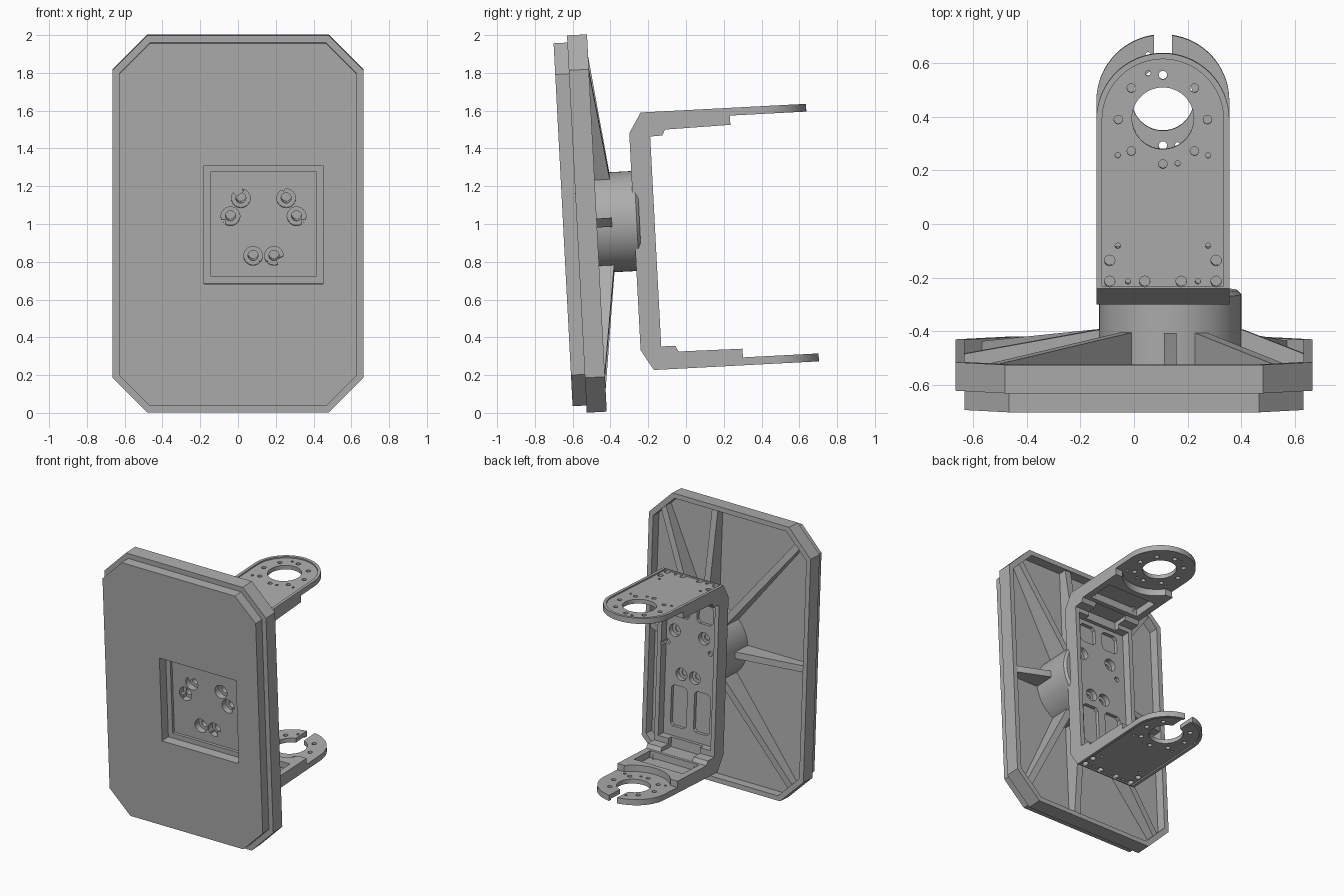
import bpy, bmesh
from math import sin, cos, pi, radians, atan2, hypot
from mathutils import Matrix

cube = bpy.data.objects.get("Cube")
if cube:
    bpy.data.objects.remove(cube)

grey = bpy.data.materials.new("plain_grey")
grey.use_nodes = True
grey.diffuse_color = (0.42, 0.42, 0.42, 1)
grey.node_tree.nodes["Principled BSDF"].inputs["Base Color"].default_value = (0.42, 0.42, 0.42, 1)

TILT = Matrix.Translation((0, 0, 1)) @ Matrix.Rotation(radians(3), 4, "X")
MID = 0.03              # height of panel and hub centre
HUB = 0.135             # sideways position of hub
ARM, HALF = 0.1075, 0.2475   # bracket centre and half width
EYE = 0.42              # depth of the arm ring centre
PLACE = {"x": lambda p, q, t: (t, p, q),
         "y": lambda p, q, t: (p, t, q),
         "z": lambda p, q, t: (p, q, t)}


def prism(name, pts, axis, a, b):
    """Extrude an outline along one axis from a to b."""
    bm = bmesh.new()
    lo = [bm.verts.new(PLACE[axis](p, q, a)) for p, q in pts]
    hi = [bm.verts.new(PLACE[axis](p, q, b)) for p, q in pts]
    bm.faces.new(lo)
    bm.faces.new(hi)
    for i in range(len(pts)):
        j = (i + 1) % len(pts)
        bm.faces.new((lo[i], lo[j], hi[j], hi[i]))
    bmesh.ops.recalc_face_normals(bm, faces=bm.faces)
    mesh = bpy.data.meshes.new(name)
    bm.to_mesh(mesh)
    bm.free()
    mesh.materials.append(grey)
    ob = bpy.data.objects.new(name, mesh)
    bpy.context.collection.objects.link(ob)
    return ob


def rect(cx, cy, w, h, c=0.0):
    """Rectangle by half sizes, with optional corner chamfer."""
    if not c:
        return [(cx - w, cy - h), (cx + w, cy - h), (cx + w, cy + h), (cx - w, cy + h)]
    return [(cx + sx * x, cy + sy * y) for sx, sy, x, y in (
        (-1, -1, w - c, h), (1, -1, w - c, h), (1, -1, w, h - c), (1, 1, w, h - c),
        (1, 1, w - c, h), (-1, 1, w - c, h), (-1, 1, w, h - c), (-1, -1, w, h - c))]


def circle(cx, cy, r, n=48):
    return [(cx + r * cos(2 * pi * i / n), cy + r * sin(2 * pi * i / n)) for i in range(n)]


def tongue(r, start):
    """Strip with a half-round end."""
    arc = [(ARM + r * cos(pi * i / 32), EYE + r * sin(pi * i / 32)) for i in range(33)]
    return [(ARM - r, start), (ARM + r, start)] + arc


def boolean(ob, pts, axis, a, b, op="DIFFERENCE"):
    tool = prism("cutter", pts, axis, a, b)
    tool.hide_render = True
    mod = ob.modifiers.new("cut", "BOOLEAN")
    mod.object, mod.operation, mod.solver = tool, op, "EXACT"
    dg = bpy.context.evaluated_depsgraph_get()
    dg.update()
    mesh = bpy.data.meshes.new_from_object(ob.evaluated_get(dg))
    ob.modifiers.clear()
    ob.data = mesh
    bpy.data.objects.remove(tool)


# Front panel and hollow rear frame
panel = prism("front_panel", rect(0, MID, 0.63, 0.962, 0.165), "y", -0.65, -0.577)
boolean(panel, rect(HUB, MID, 0.315, 0.315), "y", -0.7, -0.5)
frame = prism("rear_frame", rect(0, MID, 0.665, 1.0, 0.185), "y", -0.577, -0.471)
boolean(frame, rect(0, MID, 0.63, 0.965, 0.17), "y", -0.54, -0.4)
boolean(frame, rect(HUB, MID, 0.278, 0.278), "y", -0.6, -0.557)

# Hub with chamfered back edge
hub = prism("hub", circle(HUB, MID, 0.265, 64), "y", -0.556, -0.245)
bm = bmesh.new()
bm.from_mesh(hub.data)
edges = [e for e in bm.edges if all(v.co.y > -0.3 for v in e.verts)]
bmesh.ops.bevel(bm, geom=edges, offset=0.015, segments=1, affect="EDGES")
bm.to_mesh(hub.data)
bm.free()

# Screw pattern shared by panel pocket, hub and bracket
big = [(s * 0.12, 0.135) for s in (-1, 1)] + [(s * 0.055, -0.17) for s in (-1, 1)]
small = [(s * 0.175, 0.04) for s in (-1, 1)]
for dx, dz in big + small:
    spot = (HUB + dx, MID + dz)
    for part in (frame, hub):
        boolean(part, circle(*spot, 0.05, 24), "y", -0.6, -0.51)
    boolean(hub, circle(*spot, 0.027, 20), "y", -0.52, -0.31)

# Tapered ribs from hub to rim
targets = [(sx * 0.56, sz * 0.89) for sx in (-1, 1) for sz in (-1, 1)]
targets += [(HUB, 0.97), (HUB, -0.97), (0.635, 0), (-0.635, 0)]
for x, z in targets:
    dx = x - HUB
    length = hypot(dx, z)
    rib = prism("rib", [(-0.55, 0.2), (-0.392, 0.2), (-0.392, 0.27), (-0.482, length),
                        (-0.55, length)], "x", -0.024, 0.024)
    rib.data.transform(Matrix.Translation((HUB, 0, MID)) @ Matrix.Rotation(atan2(dx, z), 4, "Y"))

# U-shaped bracket: side profile trimmed to a round-ended plan
profile = [(-0.275, 0.495), (-0.209, 0.602), (0.68, 0.602), (0.68, 0.561), (0.262, 0.561),
           (0.262, 0.512), (-0.085, 0.505), (-0.1, 0.475), (-0.165, 0.472), (-0.165, -0.64),
           (-0.09, -0.642), (-0.075, -0.672), (0.264, -0.675), (0.264, -0.721),
           (0.68, -0.721), (0.68, -0.763), (-0.21, -0.763), (-0.275, -0.655)]
bracket = prism("bracket", profile, "x", ARM - 0.3, ARM + 0.3)
boolean(bracket, tongue(HALF, -0.4), "z", -1, 1, "INTERSECT")

# Column channel, gap between corner pads, shallow pockets
boolean(bracket, rect(ARM, -0.08, 0.215, 0.52), "y", -0.225, 0)
boolean(bracket, rect(ARM, -0.084, 0.13, 0.587), "y", -0.2, -0.06)
for s in (-1, 1):
    boolean(bracket, rect(ARM + s * 0.095, -0.38, 0.065, 0.15, 0.02), "y", -0.25, 0)
    boolean(bracket, rect(ARM + s * 0.095, 0.34, 0.065, 0.07, 0.02), "y", -0.25, 0)

# Arms: inner relief, outer face recess, bolt holes
bolts = [(s * 0.198, v) for s in (-1, 1) for v in (-0.105, -0.183)]
bolts += [(s * 0.068, -0.183) for s in (-1, 1)]
pins = [(s * 0.13, -0.183) for s in (-1, 1)] + [(s * 0.168, -0.05) for s in (-1, 1)]
pins += [(s * 0.168, 0.287) for s in (-1, 1)] + [(0.055, 0.257), (-0.055, 0.593)]
for inner, face, outer, far in ((0.45, 0.561, 0.592, 0.7), (-0.6, -0.721, -0.753, -0.85)):
    boolean(bracket, circle(ARM, EYE, 0.2465, 64), "z", inner, face)
    boolean(bracket, rect(ARM, 0.04, 0.2, 0.095), "z", inner, face)
    boolean(bracket, tongue(0.226, -0.2), "z", outer, far)
    deep = face - 0.03 if face > 0 else face + 0.03
    for holes, r in ((bolts, 0.02), (pins, 0.01)):
        for dx, v in holes:
            boolean(bracket, circle(ARM + dx, v, r, 12), "z", deep, far)
for i in range(8):
    a = pi * i / 4
    boolean(bracket, circle(ARM + 0.166 * cos(a), EYE + 0.166 * sin(a), 0.016, 16), "z", -1, 1)
boolean(bracket, circle(ARM, EYE + 0.005, 0.115, 64), "z", -1, 1)
boolean(bracket, rect(ARM, 0.6, 0.033, 0.15), "z", -1, -0.6)

# Screw holes in the column
for holes, r in ((big, 0.045), (small, 0.018)):
    for dx, dz in holes:
        boolean(bracket, circle(HUB + dx, MID + dz, r, 24), "y", -0.27, -0.1)
for dx, dz in big:
    boolean(hub, circle(HUB + dx, MID + dz, 0.045, 24), "y", -0.262, -0.1)
    boolean(hub, circle(HUB + dx, MID + dz, 0.022, 20), "y", -0.29, -0.1)

# Lean the whole assembly and shade
bpy.ops.object.select_all(action="DESELECT")
for ob in bpy.context.collection.objects:
    if ob.type == "MESH":
        ob.matrix_world = TILT
        ob.select_set(True)
        bpy.context.view_layer.objects.active = ob
bpy.ops.object.shade_smooth_by_angle(angle=radians(30))
